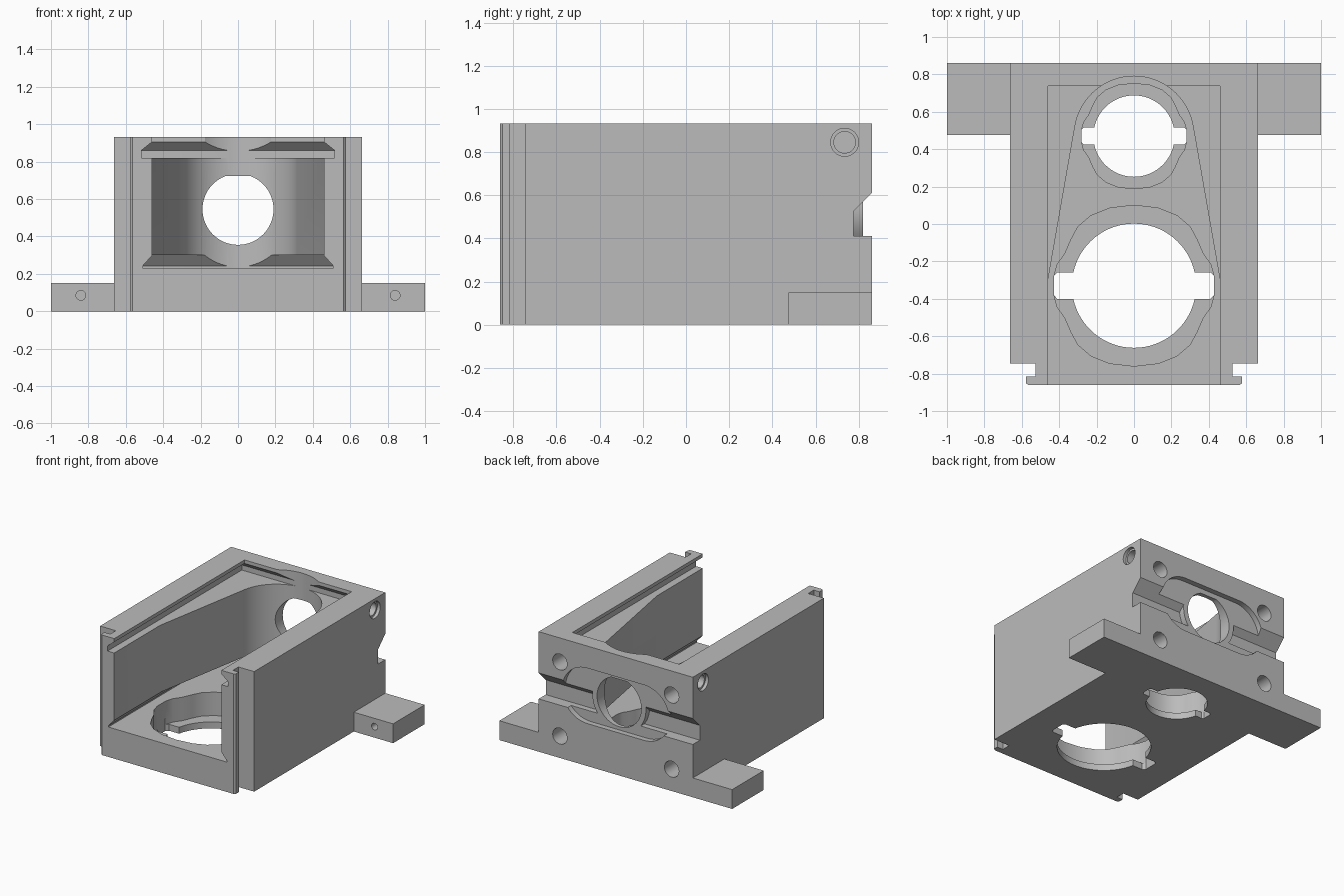
import bpy, bmesh
from math import cos, sin, pi, radians, sqrt

if "Cube" in bpy.data.objects:
    bpy.data.objects.remove(bpy.data.objects["Cube"])

grey = bpy.data.materials.new("plain grey")
grey.use_nodes = True
colour = (0.5, 0.5, 0.5, 1)
grey.diffuse_color = colour
grey.node_tree.nodes["Principled BSDF"].inputs["Base Color"].default_value = colour

BACK, FRONT, TOP = 0.862, -0.862, 0.932
FLOOR = 0.232
PORT_Z = 0.545


def loft(name, rings):
    """Solid skinned through rings of equal point count."""
    bm = bmesh.new()
    loops = [[bm.verts.new(p) for p in ring] for ring in rings]
    n = len(loops[0])
    for a, b in zip(loops, loops[1:]):
        for i in range(n):
            j = (i + 1) % n
            bm.faces.new((a[i], a[j], b[j], b[i]))
    bm.faces.new(loops[0])
    bm.faces.new(loops[-1])
    bmesh.ops.recalc_face_normals(bm, faces=bm.faces)
    mesh = bpy.data.meshes.new(name)
    bm.to_mesh(mesh)
    bm.free()
    mesh.materials.append(grey)
    obj = bpy.data.objects.new(name, mesh)
    bpy.context.collection.objects.link(obj)
    return obj


def prism(name, pts, axis, lo, hi):
    """Extrude a 2D outline along the given axis."""
    place = {"x": lambda a, b, h: (h, a, b),
             "y": lambda a, b, h: (a, h, b),
             "z": lambda a, b, h: (a, b, h)}[axis]
    return loft(name, [[place(a, b, h) for a, b in pts] for h in (lo, hi)])


def arc(cx, cy, r, start, end, n):
    steps = [radians(start + (end - start) * i / n) for i in range(n + 1)]
    return [(cx + r * cos(t), cy + r * sin(t)) for t in steps]


def circle(cx, cy, r, n=48):
    return arc(cx, cy, r, 0, 360 - 360 / n, n - 1)


def rect(x0, x1, y0, y1):
    return [(x0, y0), (x1, y0), (x1, y1), (x0, y1)]


def mirror_x(half):
    """Close a right-hand outline with its mirror image."""
    return half + [(-x, y) for x, y in reversed(half) if abs(x) > 1e-6]


def cut(target, cutter):
    cutter.hide_render = True
    mod = target.modifiers.new("cut", "BOOLEAN")
    mod.operation = "DIFFERENCE"
    mod.solver = "EXACT"
    mod.object = cutter
    bpy.context.view_layer.objects.active = target
    bpy.ops.object.modifier_apply(modifier=mod.name)
    bpy.data.objects.remove(cutter)


# Housing block with hooked rails along the front corners
outline = mirror_x([(0.565, FRONT), (0.578, -0.85), (0.578, -0.815),
                    (0.527, -0.815), (0.527, -0.747), (0.662, -0.747),
                    (0.662, BACK)])
housing = prism("housing", outline, "z", 0, TOP)

# Tapered pocket, rounded at the back and open at the front
pocket = mirror_x([(0.46, -1), (0.46, -0.3)] + arc(0, 0.47, 0.32, 10, 90, 20))
cut(housing, prism("pocket_cutter", pocket, "z", FLOOR, 1))


# Dovetail slots for the lid and the floor plate
def dovetail(name, levels):
    rings = [[(x, y, z) for x, y in rect(-w, w, -1, back)]
             for z, w, back in levels]
    cut(housing, loft(name, rings))


dovetail("floor_slot", [(FLOOR, 0.51, 0.785), (0.242, 0.51, 0.785),
                        (0.3, 0.458, 0.735)])
dovetail("lid_slot", [(0.82, 0.517, 0.785), (0.86, 0.517, 0.785),
                      (0.905, 0.46, 0.737), (1, 0.46, 0.737)])

# Two keyed sockets through the floor, one a smaller copy of the other
quarter = [(0, 0.43), (0.13, 0.415), (0.23, 0.375), (0.3, 0.315),
           (0.335, 0.25), (0.37, 0.17), (0.41, 0.115), (0.428, 0.05)]
lobe = mirror_x(quarter + [(x, -y) for x, y in reversed(quarter)])
key_angle = math_angle = 12.2
ring_side = arc(0, 0, 0.332, key_angle, 180 - key_angle, 32)
keyed = [(0.41, -0.07), (0.43, -0.05), (0.43, 0.05), (0.41, 0.07)] + ring_side
keyed += [(-x, -y) for x, y in keyed]
for cy, scale in ((-0.33, 1), (0.47, 0.655)):
    def fit(pts):
        return [(x * scale, cy + y * scale) for x, y in pts]
    cut(housing, prism("socket_recess", fit(lobe), "z", 0.05, 0.26))
    cut(housing, prism("socket_hole", fit(keyed), "z", -0.1, 0.1))

# Rounded recess in the back wall
stadium = (arc(0.245, PORT_Z, 0.215, -90, 90, 24)
           + arc(-0.245, PORT_Z, 0.215, 90, 270, 24))
cut(housing, prism("back_recess", stadium, "y", 0.82, 1))

# Cross groove that leaves a collar standing around the port
groove = prism("back_groove", [(0.775, 0.41), (1, 0.41), (1, 0.75),
                               (0.775, 0.525)], "x", -1, 1)
cut(groove, prism("collar", circle(0, PORT_Z, 0.23), "y", 0.7, 0.82))
cut(housing, groove)

# Port with a flat top
port = [(x, min(z, 0.722)) for x, z in circle(0, PORT_Z, 0.19, 64)]
half_flat = sqrt(0.19 ** 2 - (0.722 - PORT_Z) ** 2)
port = [p for p in port if p[1] < 0.722]
split = next(i for i, p in enumerate(port) if p[0] < 0)
port[split:split] = [(half_flat, 0.722), (-half_flat, 0.722)]
cut(housing, prism("port_cutter", port, "y", 0.6, 1))

# Screw holes in the back and on both sides
for side in (-1, 1):
    for z in (0.745, 0.17):
        cut(housing, prism("back_screw_hole", circle(side * 0.48, z, 0.062, 32),
                           "y", 0.6, 1))
    for r, depth in ((0.065, 0.025), (0.05, 0.11)):
        a, b = sorted((side * (0.662 - depth), side * 0.8))
        cut(housing, prism("side_hole", circle(0.735, 0.845, r, 32), "x", a, b))

# Mounting feet with small front holes
parts = [housing]
for side, label in ((1, "left"), (-1, "right")):
    a, b = sorted((side * 0.662, side))
    foot = prism(label + "_foot", rect(a, b, 0.475, BACK), "z", 0, 0.15)
    cut(foot, prism("foot_hole", circle(side * 0.84, 0.085, 0.026, 24),
                    "y", 0.4, 0.6))
    parts.append(foot)

# Smooth the curved walls and keep the edges crisp
bpy.ops.object.select_all(action="DESELECT")
for obj in parts:
    obj.select_set(True)
bpy.context.view_layer.objects.active = housing
bpy.ops.object.shade_smooth_by_angle(angle=radians(25))
